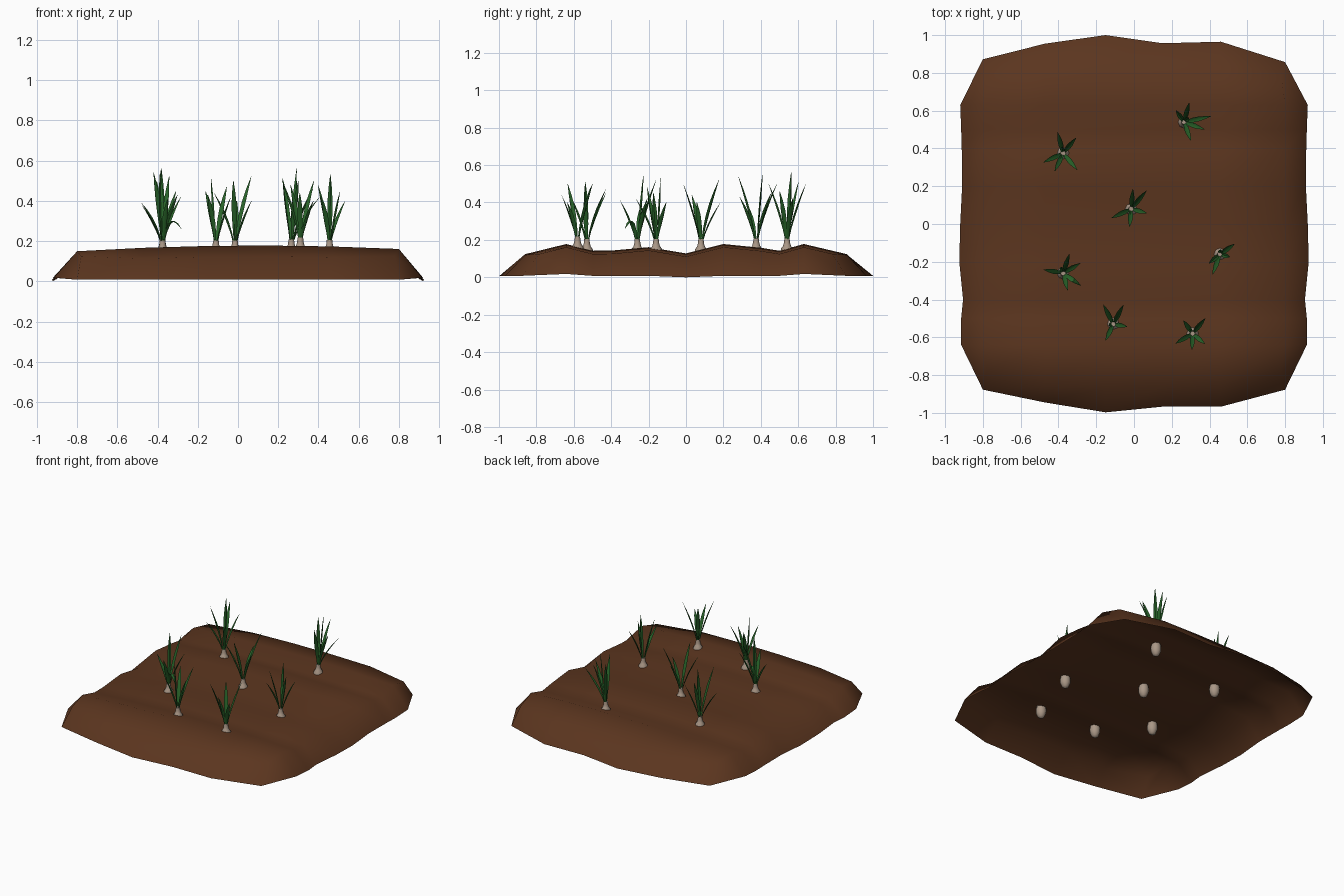
import bpy, bmesh, math
from mathutils import Vector

if "Cube" in bpy.data.objects:
    bpy.data.objects.remove(bpy.data.objects["Cube"])


def material(name, rgb):
    m = bpy.data.materials.new(name)
    m.diffuse_color = (*rgb, 1)
    m.use_nodes = True
    m.node_tree.nodes["Principled BSDF"].inputs["Base Color"].default_value = m.diffuse_color
    return m


SOIL = material("brown soil", (0.105, 0.036, 0.0135))
LEAF = material("green leaf", (0.021, 0.125, 0.022))
BULB = material("pale bulb", (0.40, 0.31, 0.24))


def finish(name, bm, mat, angle):
    bmesh.ops.recalc_face_normals(bm, faces=bm.faces)
    me = bpy.data.meshes.new(name)
    bm.to_mesh(me)
    bm.free()
    me.materials.append(mat)
    ob = bpy.data.objects.new(name, me)
    bpy.context.collection.objects.link(ob)
    bpy.ops.object.select_all(action='DESELECT')
    ob.select_set(True)
    bpy.context.view_layer.objects.active = ob
    bpy.ops.object.shade_smooth_by_angle(angle=math.radians(angle))
    return ob


# Soil ridge profile along y and crown along x
ROWS = [(-0.86, .118), (-0.64, .172), (-0.5, .136), (-0.4, .137), (-0.2, .155), (0, .122),
        (0.2, .172), (0.4, .152), (0.5, .136), (0.63, .172), (0.86, .118)]
COLS = [-0.8, -0.47, -0.15, 0.15, 0.46, 0.8]
FRONT = [-0.877, -0.945, -0.997, -0.967, -0.967, -0.877]
BACK = [0.872, 0.955, 1.0, 0.957, 0.965, 0.857]
SIDE = [0, .915, .915, .905, .925, .92, .91, .912, .915, .92, 0]


def height(x, y):
    z = ROWS[0][1]
    for (y0, z0), (y1, z1) in zip(ROWS, ROWS[1:]):
        if y0 <= y <= y1:
            z = z0 + (z1 - z0) * (y - y0) / (y1 - y0)
    return z + 0.006 - 0.035 * abs(x - 0.1) ** 2


# Soil patch: open shell with cut corners
bm = bmesh.new()
nx, ny = len(COLS), len(ROWS)
grid = []
for j in range(-1, ny + 1):
    line = []
    for i in range(-1, nx + 1):
        ci, cj = min(max(i, 0), nx - 1), min(max(j, 0), ny - 1)
        x, y = COLS[ci], ROWS[cj][0]
        on_side, on_end = i != ci, j != cj
        edge_y = FRONT if cj < ny / 2 else BACK
        rim = 0.018 if abs(abs(y) - 0.63) < 0.05 else (0.0 if abs(y) < 0.1 else 0.008)
        if ci in (0, nx - 1) and cj in (0, ny - 1):
            if on_side or on_end:
                p = (x, edge_y[ci], 0.008)
            else:
                p = (x * 0.975, y * 0.91, 0.125)
        elif on_side:
            p = (math.copysign(SIDE[cj], x), y, rim)
        elif on_end:
            p = (x, edge_y[ci], 0.008)
        else:
            p = (x, y, height(x, y))
        line.append(bm.verts.new(p))
    grid.append(line)
for a, b in zip(grid, grid[1:]):
    for i in range(nx + 1):
        bm.faces.new((a[i], a[i + 1], b[i + 1], b[i]))
bmesh.ops.remove_doubles(bm, verts=bm.verts, dist=0.001)
finish("soil_patch", bm, SOIL, 60)


# Bulb with neck, turned from a profile
def bulb(name, x, y, z):
    bm = bmesh.new()
    profile = [(.004, -.085), (.022, -.076), (.034, -.048), (.035, -.02), (.031, .003),
               (.021, .016), (.016, .035), (.014, .056)]
    n = 8
    rings = [[bm.verts.new((x + r * math.cos(k * math.tau / n), y + r * math.sin(k * math.tau / n), z + h))
              for k in range(n)] for r, h in profile]
    for a, b in zip(rings, rings[1:]):
        for k in range(n):
            bm.faces.new((a[k], a[(k + 1) % n], b[(k + 1) % n], b[k]))
    bm.faces.new(rings[0])
    bm.faces.new(rings[-1])
    finish(name, bm, BULB, 60)


# Folded tapering blades: (angle, reach, tip height)
def leaves(name, x, y, z, blades):
    bm = bmesh.new()
    widths = [.005, .009, .0125, .0125, .008, 0.001]
    for ang, reach, tip in blades:
        a = math.radians(ang)
        out = Vector((math.cos(a), math.sin(a), 0))
        side = Vector((-out.y, out.x, 0))
        base = Vector((x, y, z + .035)) + out * .005
        droop = 0.075 if tip < 0.3 else 0.012
        prev = None
        for s, w in enumerate(widths):
            t = s / (len(widths) - 1)
            c = base + out * (reach * t ** 1.25)
            c.z += (tip - base.z) * t + droop * math.sin(math.pi * t)
            row = [bm.verts.new(c - side * w), bm.verts.new(c + out * w * .6), bm.verts.new(c + side * w)]
            if prev:
                for k in range(2):
                    bm.faces.new((prev[k], prev[k + 1], row[k + 1], row[k]))
            prev = row
    # recalculated normals may face in, so both sides are shown alike
    finish(name, bm, LEAF, 60)


PLANTS = [
    (-.375, .375, [(105, .11, .5), (50, .1, .45), (205, .11, .39), (310, .11, .43), (245, .1, .54), (100, .03, .56)]),
    (.265, .54, [(75, .1, .5), (12, .14, .42), (340, .11, .46), (290, .1, .5), (125, .07, .51), (40, .03, .56)]),
    (-.015, .08, [(85, .1, .4), (50, .12, .52), (345, .08, .4), (205, .11, .44), (265, .09, .5)]),
    (.455, -.16, [(35, .09, .4), (345, .05, .45), (250, .11, .42), (220, .07, .48), (80, .02, .53)]),
    (-.375, -.26, [(72, .1, .52), (30, .1, .42), (325, .11, .26), (170, .1, .38), (285, .09, .41), (110, .03, .55)]),
    (-.11, -.53, [(117, .11, .45), (62, .11, .47), (350, .07, .42), (245, .09, .43), (200, .02, .51)]),
    (.31, -.58, [(50, .1, .5), (125, .08, .48), (320, .08, .4), (268, .08, .44), (210, .1, .5)]),
]
for i, (x, y, blades) in enumerate(PLANTS, 1):
    z = height(x, y)
    bulb(f"bulb_{i}", x, y, z)
    leaves(f"leaves_{i}", x, y, z, blades)
